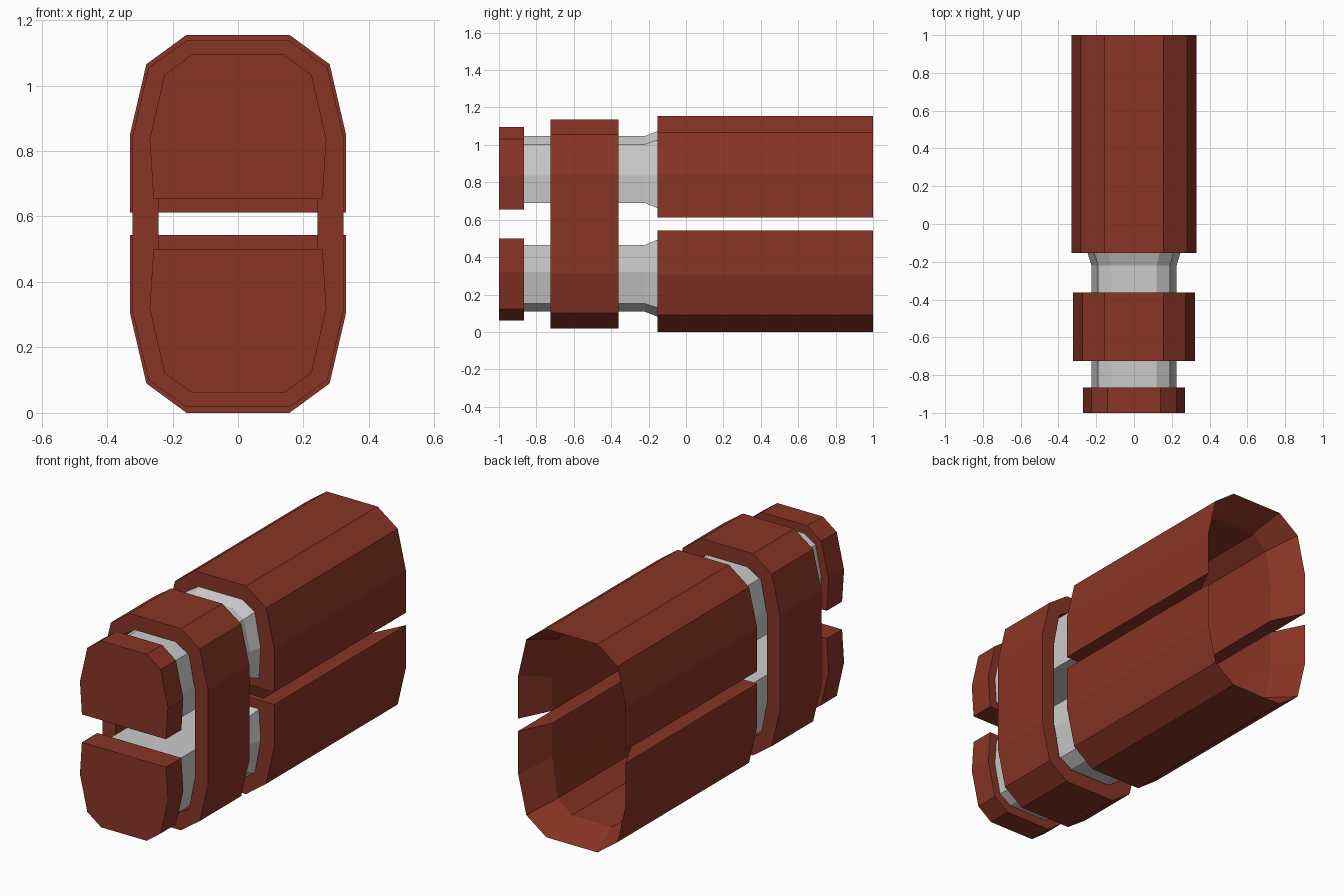
import bpy, bmesh

if "Cube" in bpy.data.objects:
    bpy.data.objects.remove(bpy.data.objects["Cube"])

H = 1.155  # total height; everything is mirrored about H / 2


def section(*right):
    """Symmetric cross-section from its right-hand points, listed bottom to top."""
    return list(right) + [(-x, z) for x, z in reversed(right)]


def loft(bm, stations, closed=True, cap_first=True, cap_last=True):
    rows = [[bm.verts.new((x, y, z)) for x, z in prof] for y, prof in stations]
    n = len(rows[0])
    for a, b in zip(rows, rows[1:]):
        for i in range(n if closed else n - 1):
            j = (i + 1) % n
            bm.faces.new((a[i], a[j], b[j], b[i]))
    if cap_first:
        bm.faces.new(rows[0])
    if cap_last:
        bm.faces.new(rows[-1])
    return rows


def finish(bm, name, mat=None, flip=False):
    if flip:
        for v in bm.verts:
            v.co.z = H - v.co.z
    bmesh.ops.recalc_face_normals(bm, faces=bm.faces)
    mesh = bpy.data.meshes.new(name)
    bm.to_mesh(mesh)
    bm.free()
    obj = bpy.data.objects.new(name, mesh)
    bpy.context.collection.objects.link(obj)
    if mat:
        mesh.materials.append(mat)


red = bpy.data.materials.new("rust_red")
red.diffuse_color = (0.25, 0.035, 0.018, 1)
red.use_nodes = True
red.node_tree.nodes["Principled BSDF"].inputs["Base Color"].default_value = red.diffuse_color

shell_out = section((0.33, 0.612), (0.33, 0.85), (0.28, 1.065), (0.157, H))
shell_in = section((0.243, 0.612), (0.243, 0.80), (0.21, 1.02), (0.122, 1.09))
cap = section((0.258, 0.655), (0.27, 0.835), (0.225, 1.032), (0.14, 1.095))
neck = section((0.215, 0.69), (0.225, 0.835), (0.19, 1.003), (0.12, 1.047))
neck_end = section((0.236, 0.662), (0.246, 0.835), (0.21, 1.025), (0.135, 1.073))

for side, flip in (("upper", False), ("lower", True)):
    # Thick half shell with a flared rear mouth
    bm = bmesh.new()
    rows = loft(bm, [(-0.153, shell_out), (1, shell_out), (0.826, shell_in),
                     (-0.12, shell_in)], closed=False)
    for end in (0, -1):
        bm.faces.new([r[end] for r in rows])
    bm.faces.new((rows[0][0], rows[3][0], rows[3][-1], rows[0][-1]))
    finish(bm, side + "_shell", red, flip)

    # Grey neck flaring into the shell
    bm = bmesh.new()
    loft(bm, [(-0.87, neck), (-0.22, neck), (-0.153, neck_end)],
         cap_first=False, cap_last=False)
    finish(bm, side + "_neck", None, flip)

    # Solid front cap
    bm = bmesh.new()
    loft(bm, [(-1, cap), (-0.865, cap)])
    finish(bm, side + "_front_cap", red, flip)


# Band wrapping both necks
def ring(*upper):
    return section(*[(x, H - z) for x, z in reversed(upper)], *upper)


band_out = ring((0.323, 0.842), (0.273, 1.055), (0.157, 1.137))
band_in = ring((0.243, 0.82), (0.207, 1.005), (0.122, 1.055))
bm = bmesh.new()
loft(bm, [(-0.725, band_out), (-0.362, band_out), (-0.362, band_in),
          (-0.725, band_in), (-0.725, band_out)], cap_first=False, cap_last=False)
bmesh.ops.remove_doubles(bm, verts=bm.verts, dist=1e-5)
finish(bm, "band", red)
